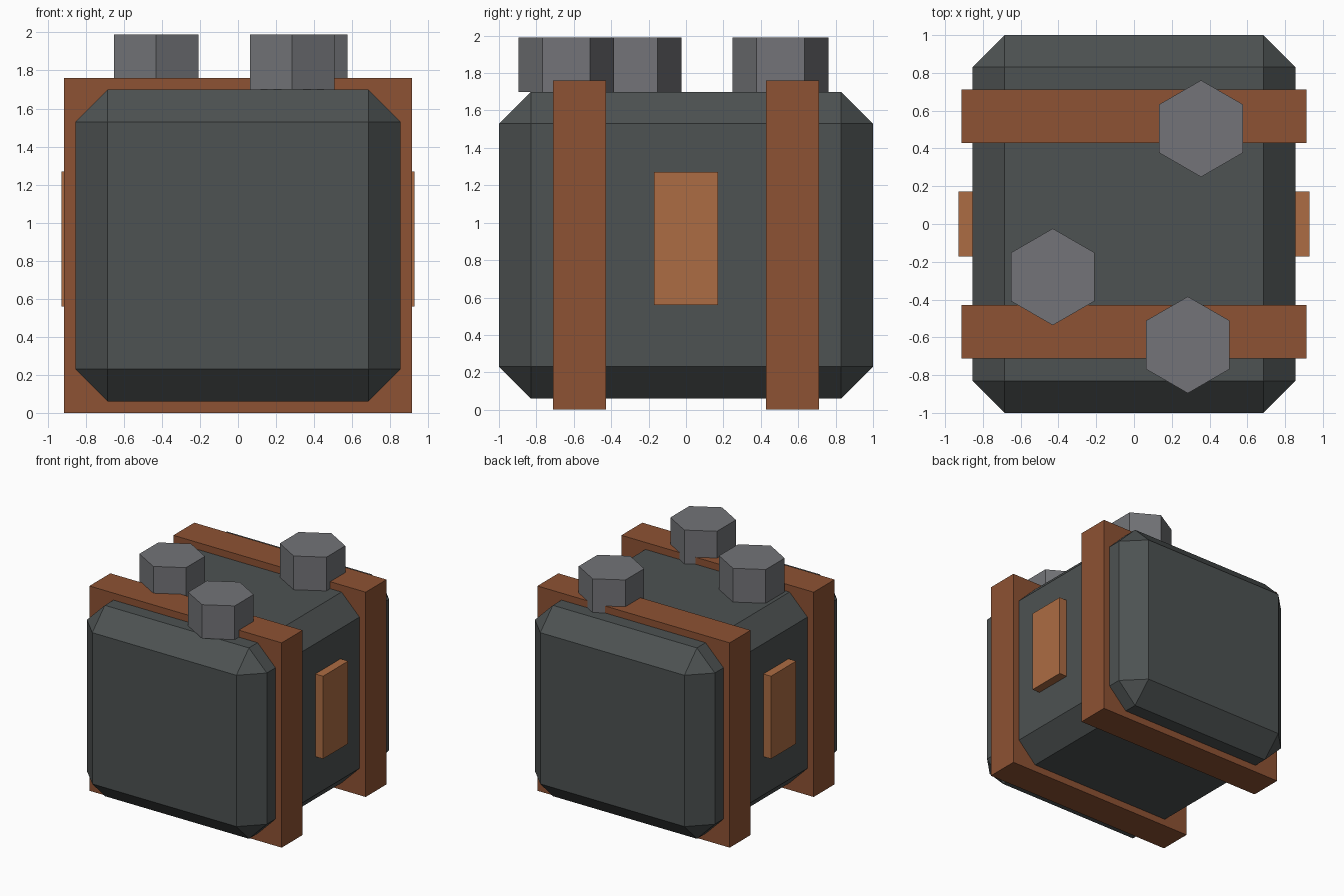
import bpy, bmesh, math

if "Cube" in bpy.data.objects:
    bpy.data.objects.remove(bpy.data.objects["Cube"])


def srgb(r, g, b):
    """8-bit display colour to linear RGBA."""
    def lin(c):
        c /= 255
        return c / 12.92 if c <= 0.04045 else ((c + 0.055) / 1.055) ** 2.4
    return (lin(r), lin(g), lin(b), 1.0)


def material(name, rgb):
    m = bpy.data.materials.new(name)
    m.diffuse_color = srgb(*rgb)
    m.use_nodes = True
    m.node_tree.nodes["Principled BSDF"].inputs["Base Color"].default_value = m.diffuse_color
    return m


SLATE = material("dark slate", (77, 82, 82))
LEATHER = material("brown leather", (141, 82, 51))
TAN = material("tan leather", (172, 108, 67))
STEEL = material("grey steel", (115, 116, 120))


def finish(name, bm, mat):
    bmesh.ops.recalc_face_normals(bm, faces=bm.faces[:])
    mesh = bpy.data.meshes.new(name)
    bm.to_mesh(mesh)
    bm.free()
    mesh.materials.append(mat)
    obj = bpy.data.objects.new(name, mesh)
    bpy.context.collection.objects.link(obj)
    return obj


def box(name, x, y, z, mat, bevel=0.0):
    """Box from (min, max) ranges, with an optional flat chamfer."""
    bm = bmesh.new()
    bmesh.ops.create_cube(bm, size=1)
    for v in bm.verts:
        v.co = [r[0] if c < 0 else r[1] for c, r in zip(v.co, (x, y, z))]
    if bevel:
        bmesh.ops.bevel(bm, geom=bm.edges[:], offset=bevel, offset_type='OFFSET',
                        segments=1, profile=0.5, affect='EDGES')
    return finish(name, bm, mat)


def hex_bolt(name, x, y):
    """Six-sided bolt head with corners pointing along y."""
    bm = bmesh.new()
    bmesh.ops.create_cone(bm, cap_ends=True, segments=6, radius1=0.256,
                          radius2=0.256, depth=0.29)
    ang = max(bm.verts, key=lambda v: v.co.y).co
    turn = math.pi / 2 - math.atan2(ang.y, ang.x)
    c, s = math.cos(turn), math.sin(turn)
    for v in bm.verts:
        px, py, pz = v.co
        v.co = (px * c - py * s + x, px * s + py * c + y, pz + 1.845)
    return finish(name, bm, STEEL)


# Chamfered main block
box("body", (-0.855, 0.855), (-1, 1), (0.06, 1.70), SLATE, bevel=0.17)

# Bands wrapped round the block, and side plates
for side, label in ((-1, "front"), (1, "back")):
    y = sorted((side * 0.428, side * 0.712))
    box(label + "_strap", (-0.914, 0.914), y, (0, 1.76), LEATHER)
for side, label in ((-1, "left"), (1, "right")):
    x = sorted((side * 0.80, side * 0.928))
    box(label + "_side_plate", x, (-0.171, 0.171), (0.56, 1.27), TAN)

# Bolt heads on top
for i, (x, y) in enumerate(((0.355, 0.505), (-0.43, -0.28), (0.285, -0.64))):
    hex_bolt("bolt_%d" % (i + 1), x, y)
